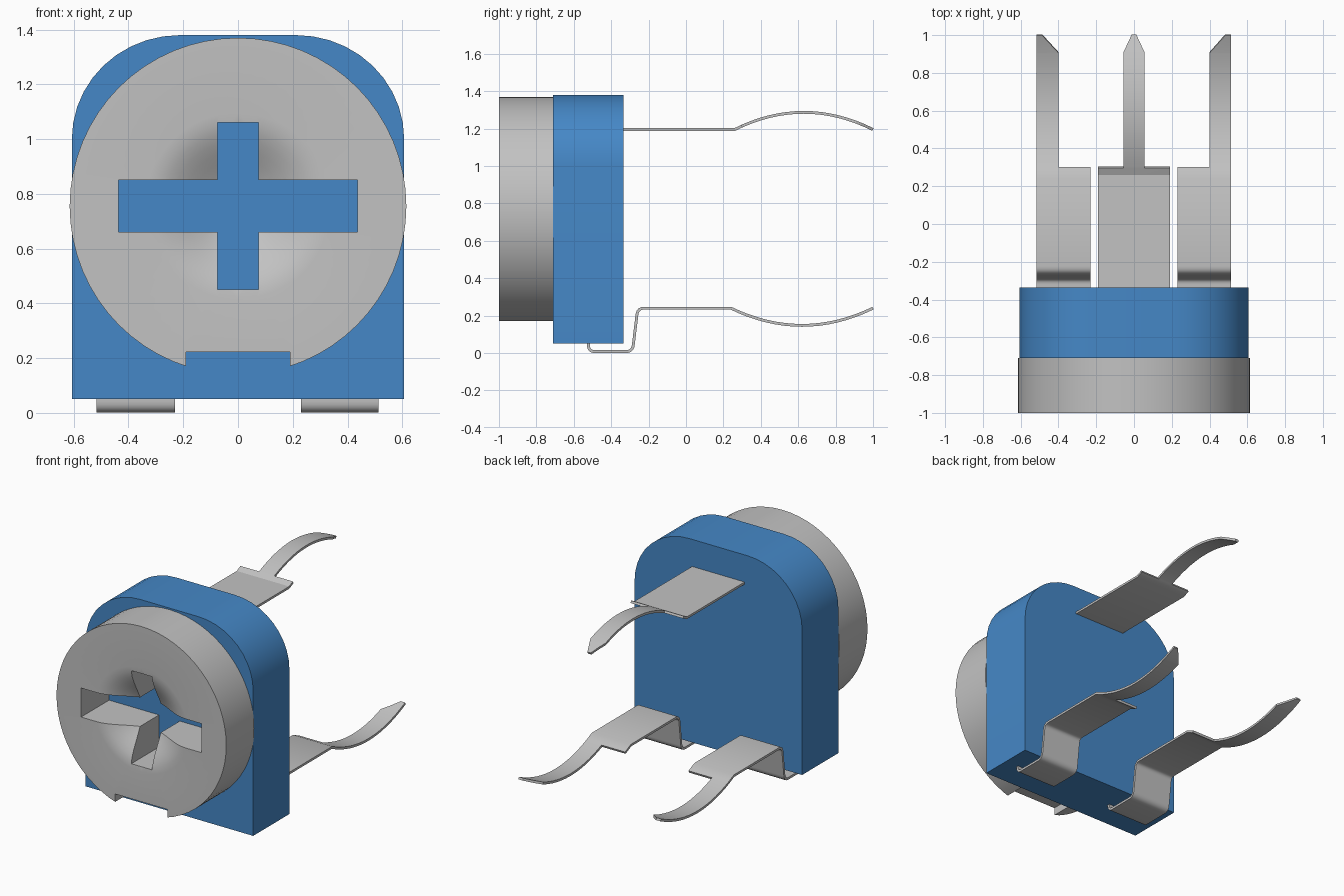
import bpy, bmesh, math

if "Cube" in bpy.data.objects:
    bpy.data.objects.remove(bpy.data.objects["Cube"], do_unlink=True)


def make_material(name, rgb):
    m = bpy.data.materials.new(name)
    m.use_nodes = True
    m.diffuse_color = (*rgb, 1)
    bsdf = m.node_tree.nodes["Principled BSDF"]
    bsdf.inputs["Base Color"].default_value = (*rgb, 1)
    bsdf.inputs["Roughness"].default_value = 0.6
    return m


BLUE = make_material("blue plastic", (0.06, 0.245, 0.57))
GREY = make_material("light grey", (0.54, 0.54, 0.54))


def finish(name, bm, mat):
    """Turn a bmesh into a named, coloured object."""
    bmesh.ops.recalc_face_normals(bm, faces=bm.faces)
    me = bpy.data.meshes.new(name)
    bm.to_mesh(me)
    bm.free()
    me.materials.append(mat)
    ob = bpy.data.objects.new(name, me)
    bpy.context.collection.objects.link(ob)
    return ob


def select(ob):
    bpy.ops.object.select_all(action='DESELECT')
    ob.select_set(True)
    bpy.context.view_layer.objects.active = ob


def smooth(ob, degrees):
    select(ob)
    bpy.ops.object.shade_smooth_by_angle(angle=math.radians(degrees))


def apply(ob, mod):
    select(ob)
    bpy.ops.object.modifier_apply(modifier=mod.name)


def prism(name, outline, y0, y1, mat):
    """Extrude an x-z outline along y."""
    bm = bmesh.new()
    face = bm.faces.new([bm.verts.new((x, y0, z)) for x, z in outline])
    ext = bmesh.ops.extrude_face_region(bm, geom=[face])
    for v in ext["geom"]:
        if isinstance(v, bmesh.types.BMVert):
            v.co.y = y1
    return finish(name, bm, mat)


# Housing: block with two rounded top corners
def corner(side):
    arc = []
    for i in range(11):
        a = math.pi / 2 * i / 10
        arc.append((side * (0.212 + 0.395 * math.cos(a)), 1.0 + 0.38 * math.sin(a)))
    return arc


housing = prism("housing", [(-0.607, 0.05), (0.607, 0.05)] + corner(1) + corner(-1)[::-1],
                -0.71, -0.335, BLUE)
smooth(housing, 30)

# Dial: lathed disc with a soft dish in its front
CZ, R, SEG = 0.755, 0.615, 64
DISH_R, DISH_D = 0.34, 0.13
bm = bmesh.new()
profile = []
for i in range(1, 11):
    r = DISH_R * i / 10
    profile.append((r, -1 + DISH_D * (1 + math.cos(math.pi * i / 10)) / 2))
profile += [(R, -1), (R, -0.71)]
rings = []
for r, y in profile:
    rings.append([bm.verts.new((r * math.cos(2 * math.pi * k / SEG), y,
                                CZ + r * math.sin(2 * math.pi * k / SEG))) for k in range(SEG)])
for a, b in zip(rings, rings[1:]):
    for k in range(SEG):
        n = (k + 1) % SEG
        bm.faces.new((a[k], a[n], b[n], b[k]))
mid = bm.verts.new((0, -1 + DISH_D, CZ))
for k in range(SEG):
    bm.faces.new((mid, rings[0][(k + 1) % SEG], rings[0][k]))
bm.faces.new(rings[-1])
dial = finish("dial", bm, GREY)

# Cross slot and rim notch cut right through the dial
w, h, z0, z1 = 0.075, 0.437, 0.66, 0.85
cross = [(-w, 0.45), (w, 0.45), (w, z0), (h, z0), (h, z1), (w, z1),
         (w, 1.06), (-w, 1.06), (-w, z1), (-h, z1), (-h, z0), (-w, z0)]
notch = [(-0.19, 0.05), (0.19, 0.05), (0.19, 0.222), (-0.19, 0.222)]
for name, outline in (("slot_cutter", cross), ("notch_cutter", notch)):
    cutter = prism(name, outline, -1.1, -0.6, GREY)
    cutter.hide_render = True
    mod = dial.modifiers.new("cut", 'BOOLEAN')
    mod.operation = 'DIFFERENCE'
    mod.solver = 'EXACT'
    mod.object = cutter
    apply(dial, mod)
    bpy.data.objects.remove(cutter, do_unlink=True)
smooth(dial, 30)


# Terminals: sheet strips that follow a side path, wide then narrow, with a cut tip
def fillet(points, radius):
    """Round the inner points of a y-z path."""
    out = [points[0]]
    for p, c, n in zip(points, points[1:], points[2:]):
        ends = []
        for q in (p, n):
            t = radius / math.dist(c, q)
            ends.append([c[i] + (q[i] - c[i]) * t for i in (0, 1)])
        for s in range(7):
            t = s / 6
            out.append(tuple((1 - t) ** 2 * ends[0][i] + 2 * t * (1 - t) * c[i] + t * t * ends[1][i]
                             for i in (0, 1)))
    return out + [points[-1]]


def bowed_leg(y0, z, rise):
    """Shallow arc from y0 to the tip, with rows where the width changes."""
    ys = [y0 + (1 - y0) * i / 16 for i in range(1, 17)]
    ys = sorted(set(ys + [STEP, TAPER]))
    return [(y, z + rise * (1 - ((2 * y - y0 - 1) / (1 - y0)) ** 2)) for y in ys]


STEP, TAPER, THICK = 0.30, 0.908, 0.015


def terminal(name, path, cols, narrow, tip):
    """cols: x of the strip edges, narrow: index of the leg column, tip: x of its end."""
    bm = bmesh.new()
    grid = []
    for y, z in path:
        xs = list(cols)
        t = max(0, (y - TAPER) / (1 - TAPER))
        for i in (0, 1):
            xs[narrow + i] += (tip[i] - xs[narrow + i]) * t
        grid.append([bm.verts.new((x, y, z)) for x in xs])
    for j in range(len(path) - 1):
        for c in range(len(cols) - 1):
            if c == narrow or path[j + 1][0] <= STEP + 1e-6:
                bm.faces.new((grid[j][c], grid[j][c + 1], grid[j + 1][c + 1], grid[j + 1][c]))
    bmesh.ops.delete(bm, geom=[v for v in bm.verts if not v.link_faces], context='VERTS')
    ob = finish(name, bm, GREY)
    mod = ob.modifiers.new("sheet", 'SOLIDIFY')
    mod.thickness = THICK
    mod.offset = 0
    apply(ob, mod)
    smooth(ob, 25)


terminal("top_terminal", [(-0.345, 1.195), (0.26, 1.195)] + bowed_leg(0.26, 1.195, 0.092),
         [-0.19, -0.055, 0.055, 0.19], 1, (-0.012, 0.012))

low = fillet([(-0.522, 0.06), (-0.522, 0.008), (-0.286, 0.008), (-0.258, 0.24), (0.24, 0.24)], 0.035)
low += bowed_leg(0.24, 0.24, -0.092)
terminal("right_terminal", low, [-0.517, -0.40, -0.23], 0, (-0.517, -0.485))
terminal("left_terminal", low, [0.23, 0.40, 0.513], 1, (0.482, 0.513))
